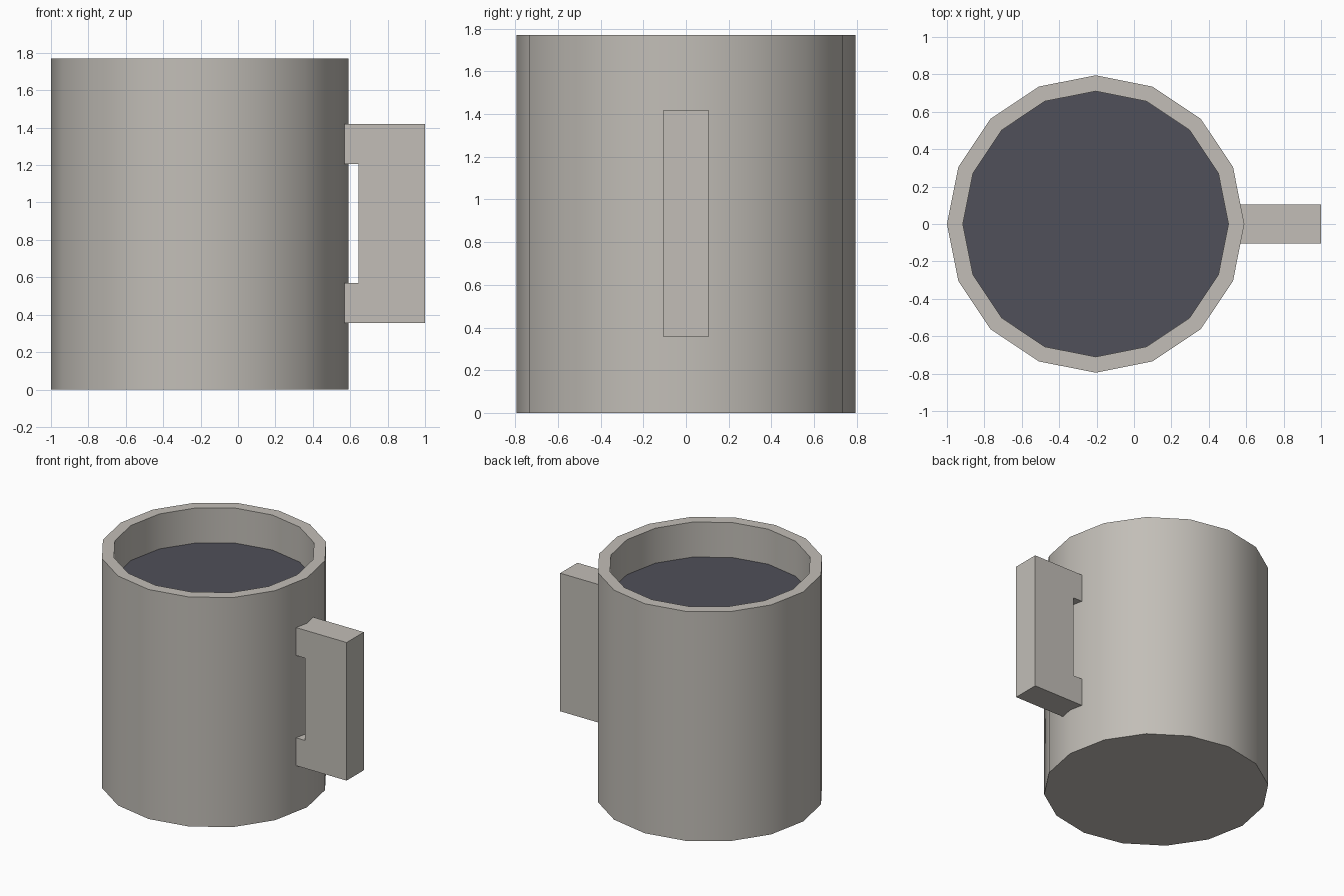
import bpy, bmesh, math

cube = bpy.data.objects.get("Cube")
if cube:
    bpy.data.objects.remove(cube, do_unlink=True)

SIDES = 16
CENTRE_X = -0.205
HEIGHT, OUTER, INNER, FILL = 1.77, 0.795, 0.71, 1.5


def make_material(name, rgb):
    mat = bpy.data.materials.new(name)
    mat.use_nodes = True
    mat.diffuse_color = (*rgb, 1)
    mat.node_tree.nodes["Principled BSDF"].inputs["Base Color"].default_value = (*rgb, 1)
    return mat


def make_object(name, bm, mat):
    bmesh.ops.recalc_face_normals(bm, faces=bm.faces)
    mesh = bpy.data.meshes.new(name)
    bm.to_mesh(mesh)
    bm.free()
    mesh.materials.append(mat)
    obj = bpy.data.objects.new(name, mesh)
    bpy.context.collection.objects.link(obj)
    return obj


def ring(bm, radius, z):
    angles = [2 * math.pi * i / SIDES for i in range(SIDES)]
    return [bm.verts.new((radius * math.cos(a), radius * math.sin(a), z)) for a in angles]


stone = make_material("warm grey ceramic", (0.54, 0.515, 0.475))
dark = make_material("dark slate drink", (0.08, 0.08, 0.1))

# Mug body: outer wall, flat rim, inner wall and closed floors
bm = bmesh.new()
loops = [ring(bm, r, z) for r, z in
         ((OUTER, 0), (OUTER, HEIGHT), (INNER, HEIGHT), (INNER, FILL - 0.02))]
for low, high in zip(loops, loops[1:]):
    for i in range(SIDES):
        j = (i + 1) % SIDES
        bm.faces.new((low[i], low[j], high[j], high[i]))
bm.faces.new(loops[0])
bm.faces.new(loops[-1])
body = make_object("mug_body", bm, stone)
body.location.x = CENTRE_X
bpy.context.view_layer.objects.active = body
body.select_set(True)
bpy.ops.object.shade_smooth_by_angle(angle=math.radians(40))

# Drink surface
bm = bmesh.new()
disc = bm.faces.new(ring(bm, INNER, FILL))
drink = make_object("drink_surface", bm, dark)
drink.location.x = CENTRE_X

# Handle: C-shaped side profile given thickness across the mug
profile = [(0.53, 0.355), (1.0, 0.355), (1.0, 1.42), (0.53, 1.42),
           (0.53, 1.205), (0.645, 1.205), (0.645, 0.57), (0.53, 0.57)]
bm = bmesh.new()
side = bm.faces.new([bm.verts.new((x, -0.105, z)) for x, z in profile])
grown = bmesh.ops.extrude_face_region(bm, geom=[side], use_keep_orig=True)
moved = [v for v in grown["geom"] if isinstance(v, bmesh.types.BMVert)]
bmesh.ops.translate(bm, verts=moved, vec=(0, 0.21, 0))
make_object("handle", bm, stone)
